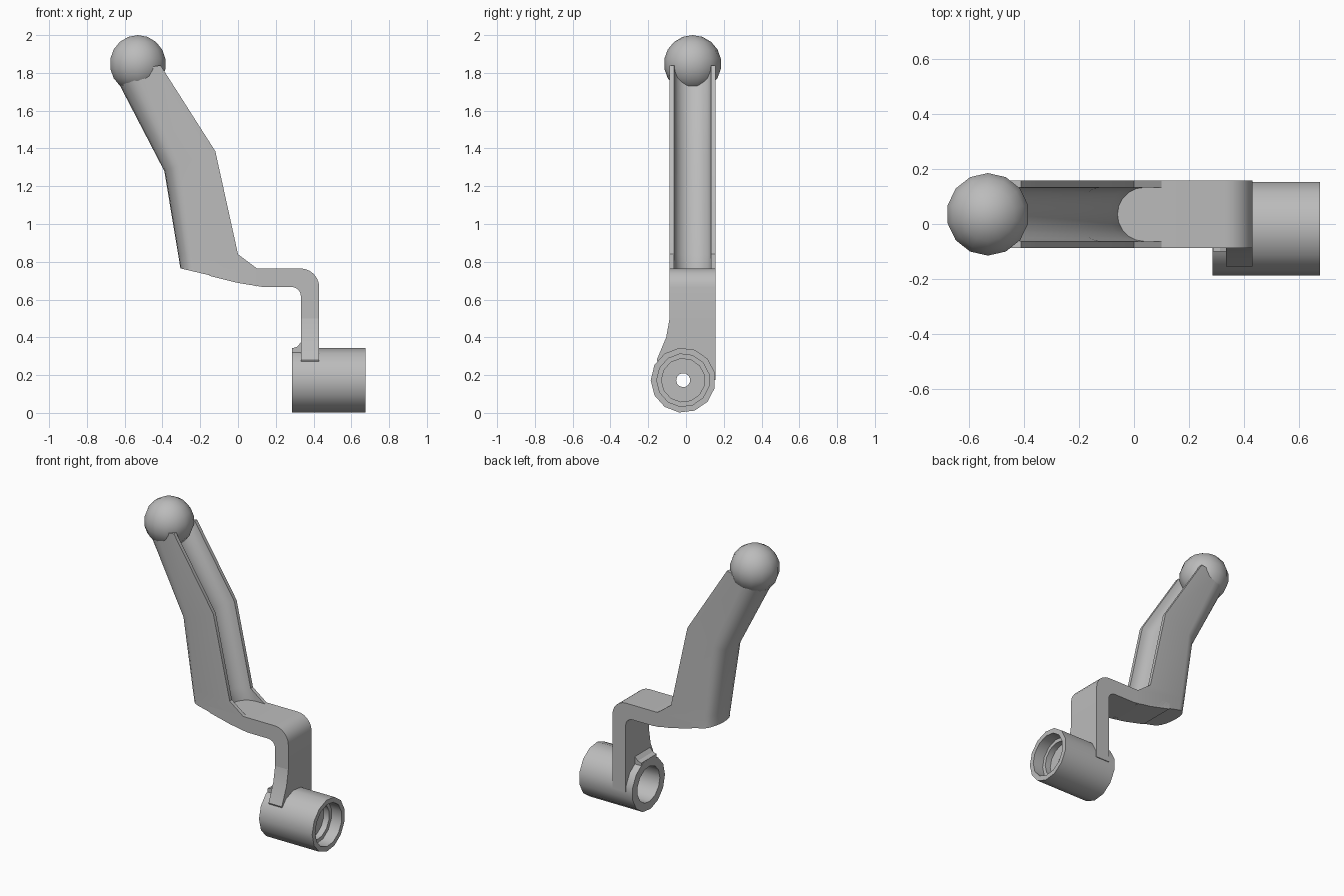
import bpy, bmesh
from math import sin, cos, pi, radians, hypot
from mathutils import Vector

if "Cube" in bpy.data.objects:
    bpy.data.objects.remove(bpy.data.objects["Cube"])

grey = bpy.data.materials.new("plain grey")
grey.use_nodes = True
GREY = (0.5, 0.5, 0.5, 1)
grey.diffuse_color = GREY
grey.node_tree.nodes["Principled BSDF"].inputs["Base Color"].default_value = GREY

MID_Y, HALF, GROOVE = 0.035, 0.122, 0.098


def finish(name, bm, angle=30):
    bmesh.ops.recalc_face_normals(bm, faces=bm.faces)
    mesh = bpy.data.meshes.new(name)
    bm.to_mesh(mesh)
    bm.free()
    mesh.materials.append(grey)
    obj = bpy.data.objects.new(name, mesh)
    bpy.context.collection.objects.link(obj)
    bpy.ops.object.select_all(action="DESELECT")
    obj.select_set(True)
    bpy.context.view_layer.objects.active = obj
    bpy.ops.object.shade_smooth_by_angle(angle=radians(angle))
    return obj


def loft(name, rings, caps=True, loop=False, angle=30):
    bm = bmesh.new()
    rows = [[bm.verts.new(p) for p in ring] for ring in rings]
    n = len(rows[0])
    pairs = list(zip(rows, rows[1:])) + ([(rows[-1], rows[0])] if loop else [])
    for a, b in pairs:
        for i in range(n):
            j = (i + 1) % n
            bm.faces.new((a[i], a[j], b[j], b[i]))
    if caps:
        bm.faces.new(rows[0])
        bm.faces.new(rows[-1])
    return finish(name, bm, angle)


def arc(cx, cy, r, start, end, steps):
    angles = [radians(start + (end - start) * i / steps) for i in range(steps + 1)]
    return [(cx + r * cos(a), cy + r * sin(a)) for a in angles]


def side_prism(name, pts, y0, y1):
    return loft(name, [[(x, y, z) for x, z in pts] for y in (y0, y1)])


# Channelled grip: U-shaped sections, each running from the open rim to the round back
def grip_section(rim, back, depth, rounding):
    rim, back = Vector((rim[0], 0, rim[1])), Vector((back[0], 0, back[1]))
    length = (back - rim).length
    along = (back - rim) / length
    curve = min(depth, GROOVE)
    outline = [(0, -HALF), (0, -GROOVE)]
    for i in range(11):
        a = pi * i / 10
        outline.append((depth - curve + curve * sin(a), -GROOVE * cos(a)))
    outline += [(0, GROOVE), (0, HALF)]
    for i in range(11):
        a = pi * i / 10
        outline.append((length - rounding + rounding * sin(a), HALF * cos(a)))
    return [rim + along * t + Vector((0, MID_Y + s, 0)) for t, s in outline]


loft("grip", [
    grip_section((0.10, 0.67), (-0.305, 0.765), 0.165, 0.07),
    grip_section((0.10, 0.765), (-0.305, 0.766), 0.16, 0.07),
    grip_section((0.0, 0.84), (-0.317, 0.84), 0.09, 0.07),
    grip_section((-0.12, 1.385), (-0.39, 1.28), 0.09, 0.09),
    grip_section((-0.41, 1.84), (-0.66, 1.80), 0.09, 0.12),
])

# Ball at the tip
bm = bmesh.new()
bmesh.ops.create_uvsphere(bm, u_segments=14, v_segments=9, radius=0.152)
bmesh.ops.translate(bm, verts=bm.verts, vec=(-0.53, MID_Y, 1.848))
finish("ball", bm)

# Cranked bracket joining the grip to the hub
bracket = [(-0.15, 0.765), (-0.15, 0.725), (0, 0.688), (0.13, 0.667)]
bracket += arc(0.283, 0.617, 0.05, 90, 0, 5)
bracket += [(0.333, 0.5), (0.43, 0.5)]
bracket += arc(0.33, 0.665, 0.10, 0, 90, 6)
side_prism("bracket", bracket, MID_Y - HALF, MID_Y + HALF)

# Lower plate, flaring to meet the hub and stopping short of its bore
HUB_Y, HUB_Z, HUB_R = -0.015, 0.173, 0.172
plate = [(MID_Y + HALF, 0.5), (-0.087, 0.5), (-0.105, 0.4), (-0.155, 0.28)]
plate += arc(HUB_Y, HUB_Z, 0.145, 150, 0, 10) + [(MID_Y + HALF, HUB_Z)]
loft("plate", [[(x, y, z) for y, z in plate] for x in (0.333, 0.43)])

# Small sloping web behind the plate
side_prism("web", [(0.335, 0.375), (0.312, 0.35), (0.286, 0.342),
                   (0.286, 0.31), (0.335, 0.31)], -0.10, 0.06)

# Hub: turned shell with a deep bore, a stepped recess and a pierced partition
hub_profile = [(0.285, 0.118), (0.285, HUB_R), (0.675, HUB_R), (0.675, 0.14),
               (0.60, 0.14), (0.60, 0.115), (0.56, 0.115), (0.56, 0.037),
               (0.52, 0.037), (0.52, 0.118)]
SIDES = 13
rings = []
for x, r in hub_profile:
    turns = [pi + 2 * pi * i / SIDES for i in range(SIDES)]
    rings.append([(x, HUB_Y + r * cos(a), HUB_Z + r * sin(a)) for a in turns])
loft("hub", rings, caps=False, loop=True)
